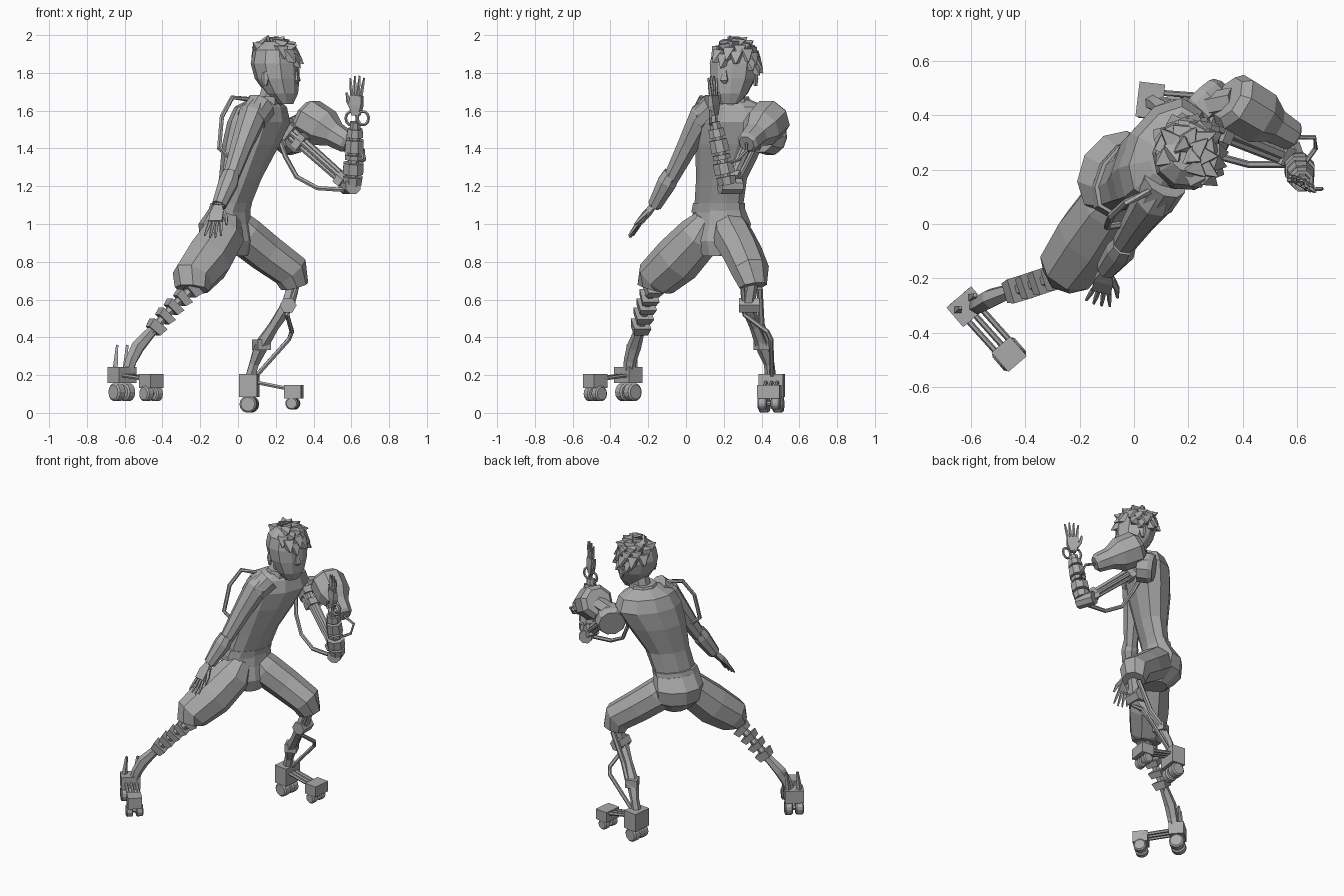
import bpy, bmesh, math, random
from mathutils import Vector, Matrix

random.seed(4)
if "Cube" in bpy.data.objects:
    bpy.data.objects.remove(bpy.data.objects["Cube"])

grey = bpy.data.materials.new("plain grey")
grey.use_nodes = True
grey.diffuse_color = (0.4, 0.4, 0.4, 1)
grey.node_tree.nodes["Principled BSDF"].inputs["Base Color"].default_value = (0.4, 0.4, 0.4, 1)


def finish(name, bm):
    bmesh.ops.recalc_face_normals(bm, faces=bm.faces)
    mesh = bpy.data.meshes.new(name)
    bm.to_mesh(mesh)
    bm.free()
    mesh.materials.append(grey)
    obj = bpy.data.objects.new(name, mesh)
    bpy.context.collection.objects.link(obj)
    return obj


def tube(name, points, radii, n=6, ref=None, level=False):
    """Loft n-sided rings along points; a radius may be (across, deep)."""
    pts = [Vector(p) for p in points]
    if not isinstance(radii, list):
        radii = [radii] * len(pts)
    whole = (pts[-1] - pts[0]).normalized()
    if ref is None:
        ref = (1, 0, 0) if abs(whole.z) > 0.8 else (0, 0, 1)
    bm = bmesh.new()
    rings = []
    for i, p in enumerate(pts):
        t = (pts[min(i + 1, len(pts) - 1)] - pts[max(i - 1, 0)]).normalized()
        if level:
            t = Vector((0, 0, 1))
        u = Vector(ref)
        u = (u - t * u.dot(t)).normalized()
        v = t.cross(u)
        a, b = radii[i] if isinstance(radii[i], tuple) else (radii[i], radii[i])
        k = math.sqrt(2) if n == 4 else 1
        ring = []
        for j in range(n):
            ang = math.tau * (j + 0.5) / n
            ring.append(bm.verts.new(p + u * a * k * math.cos(ang) + v * b * k * math.sin(ang)))
        rings.append(ring)
    for r, s in zip(rings, rings[1:]):
        for j in range(n):
            bm.faces.new((r[j], r[(j + 1) % n], s[(j + 1) % n], s[j]))
    bm.faces.new(rings[0])
    bm.faces.new(rings[-1])
    return finish(name, bm)


def box(name, center, size, yaw=0):
    bm = bmesh.new()
    m = Matrix.Translation(center) @ Matrix.Rotation(yaw, 4, "Z") @ Matrix.Diagonal((*size, 1))
    bmesh.ops.create_cube(bm, size=1, matrix=m)
    return finish(name, bm)


def blocks(name, path, width, fill):
    """A core rod with one block centred on each stretch of the path."""
    pts = [Vector(p) for p in path]
    tube(name + "_core", pts, width * 0.6, 6)
    for i, (a, b) in enumerate(zip(pts, pts[1:])):
        mid, half = (a + b) / 2, (b - a) * fill / 2
        tube(f"{name}_block_{i}", [mid - half, mid + half], [width * 1.1, width * 0.9], 4)


def hand(name, wrist, knuckle, tip, across, thumb_side):
    """Flat palm with four fingers and a thumb."""
    w, k, t, s = map(Vector, (wrist, knuckle, tip, across))
    tube(name + "_palm", [w, (w + k) / 2, k], [(.02, .014), (.036, .016), (.036, .012)], 4, ref=s)
    for i in range(4):
        o = i - 1.5
        base = k + s * o * 0.019
        reach = (t - k) * (1 - 0.1 * abs(o))
        mid = base + reach * 0.5 + s * o * 0.005
        tube(f"{name}_finger_{i}", [base, mid, base + reach + s * o * 0.01], [.01, .009, .005], 5)
    root = w.lerp(k, 0.35) + s * thumb_side * 0.025
    tip = w.lerp(k, 1.15) + s * thumb_side * 0.062
    tube(name + "_thumb", [root, w.lerp(k, .75) + s * thumb_side * .052, tip], [.014, .012, .006], 5)


def wheels(name, center, r, axle, gap, width):
    """A pair of wheels on a short axle."""
    c, d = Vector(center), Vector(axle).normalized()
    tube(name + "_axle", [c - d * gap, c + d * gap], r * .35, 6)
    for i, s in enumerate((-1, 1)):
        p = c + d * s * gap
        tube(f"{name}_{i}", [p - d * width, p - d * width * .7, p + d * width * .7, p + d * width],
             [r * .8, r, r, r * .8], 14)


# Torso in a sleeveless top
side = (0.5, 0.86, 0)
tube("torso", [(-.045, .17, 1.06), (.012, .188, 1.24), (.068, .23, 1.42), (.11, .26, 1.54),
               (.12, .262, 1.62), (.135, .25, 1.66)],
     [(.14, .08), (.145, .1), (.195, .135), (.222, .145), (.185, .12), (.09, .07)], 10, side, True)
tube("belt", [(-.05, .17, 1.06), (-.035, .175, 1.11)], [(.155, .095), (.15, .093)], 10, side, True)
tube("collar", [(.145, .25, 1.63), (.155, .25, 1.675)], [(.1, .085), (.085, .075)], 8, side, True)
tube("neck", [(.15, .25, 1.6), (.19, .25, 1.75)], .06, 8)

# Head, face and hair
face = Vector((math.cos(-.4), math.sin(-.4), 0))
ear = Vector((-face.y, face.x, 0))
mid = Vector((.2, .252, 0))
skull = [(1.635, .06, .035, .05), (1.69, .035, .085, .092), (1.77, .008, .118, .124),
         (1.85, -.005, .128, .133), (1.92, -.007, .114, .116), (1.965, -.005, .06, .06)]
tube("head", [mid + face * f + Vector((0, 0, z)) for z, f, a, b in skull],
     [(a, b) for z, f, a, b in skull], 10, face, True)
tube("nose", [mid + face * .115 + Vector((0, 0, z)) for z in (1.82, 1.76, 1.745)],
     [.006, .02, .008], 4, face, True)
for name, s in (("right", -1), ("left", 1)):
    p = mid + ear * s * .122 - face * .01
    tube(name + "_ear", [p + Vector((0, 0, 1.73)), p + Vector((0, 0, 1.77)), p + Vector((0, 0, 1.805))],
         [(.01, .01), (.024, .014), (.014, .012)], 6, face)
# Tufts sit on the crown, and hang lower on the left side and the back
for i in range(64):
    ang = i * 2.4
    h = 1 - (i + .5) / 64 * 1.4
    if h < .4 - .6 * math.sin(ang) * (math.cos(ang) < .6) - .25 * (math.cos(ang) > .8):
        continue
    flat = math.sqrt(max(0, 1 - h * h))
    out = face * math.cos(ang) * flat + ear * math.sin(ang) * flat
    base = mid - face * .008 + out * .118 + Vector((0, 0, 1.845 + h * .115))
    lean = out * .7 + Vector((0, 0, -.7 if h < .7 else .2)) + face * random.uniform(-.1, .4)
    if h > .9:
        lean.z = .1
    tip = base + lean.normalized() * random.uniform(.05, .07)
    tip.z = min(tip.z, 1.998)
    tube(f"hair_tuft_{i}", [base - out * .04, base, tip], [.034, .032, .002], 4)

# Right arm, cuff, hand and shoulder hose
tube("right_arm", [(.11, .14, 1.64), (.08, .095, 1.58), (.02, .012, 1.42), (-.037, -.075, 1.25), (-.10, -.17, 1.09)],
     [.05, .078, .06, .045, .03], 8)
tube("right_shoulder_trim", [(.115, .16, 1.62), (.07, .085, 1.55)], [.085, .08], 10)
tube("right_cuff", [(-.035, -.075, 1.27), (-.05, -.10, 1.22), (-.10, -.165, 1.1)], [.045, .055, .04], 8)
hand("right_hand", (-.10, -.17, 1.1), (-.12, -.245, 1.01), (-.135, -.30, .925), (1, -.25, 0), 1)
tube("right_hose", [(.06, .12, 1.66), (-.03, .08, 1.67), (-.085, .03, 1.57), (-.1, -.01, 1.4), (-.03, 0, 1.34)],
     .013, 6)

# Left shoulder machinery
tube("shoulder_drum", [(.235, .475, 1.455), (.255, .455, 1.46), (.305, .405, 1.47)], [.085, .1, .095], 10)
tube("shoulder_link", [(.25, .43, 1.5), (.37, .455, 1.56)], .05, 6)
a, b = Vector((.345, .465, 1.575)), Vector((.59, .32, 1.425))
tube("shoulder_pod", [a.lerp(b, t) for t in (0, .1, .46, .68, .95, 1)], [.085, .112, .108, .07, .06, .045], 8)
tube("pod_hose", [b, (.665, .32, 1.39), (.67, .28, 1.34), (.62, .21, 1.32)], .009, 6)

# Left arm of rods, with its hose
s, e = Vector((.25, .38, 1.51)), Vector((.585, .24, 1.21))
for i, (dy, dz, r) in enumerate(((0, .02, .022), (-.035, 0, .014), (.035, 0, .014), (0, -.035, .013))):
    o = Vector((0, dy, dz))
    tube(f"left_arm_rod_{i}", [s + o, e + o * .7], r, 6)
for i, t in enumerate((.02, .2, .85)):
    p, q = s.lerp(e, t), s.lerp(e, t + .09)
    tube(f"left_arm_clamp_{i}", [p, q], .045 - .01 * t, 4)
tube("left_arm_hose", [(.22, .32, 1.45), (.25, .28, 1.36), (.31, .25, 1.25), (.42, .22, 1.19), (.57, .22, 1.18)],
     .013, 6)
tube("left_elbow", [(.57, .29, 1.2), (.61, .18, 1.2)], .045, 8)
f0, f1 = Vector((.605, .225, 1.18)), Vector((.622, .15, 1.54))
tube("left_forearm_core", [f0, f1], .03, 8)
for i, (p, q, r0, r1) in enumerate(((.08, .2, .05, .055), (.24, .4, .058, .058), (.45, .52, .05, .05),
                                    (.56, .74, .054, .05), (.78, .9, .048, .042))):
    tube(f"left_forearm_shell_{i}", [f0.lerp(f1, p), f0.lerp(f1, q)], [r0, r1], 8)
for i, x in enumerate((-.022, .04)):
    loop = [Vector((.622 + x + .03 * math.cos(k * math.tau / 10), .15 - x * .5, 1.56 + .036 * math.sin(k * math.tau / 10)))
            for k in range(11)]
    tube(f"left_wrist_ring_{i}", loop, .008, 5, (0, 1, 0))
hand("left_hand", (.625, .15, 1.575), (.628, .145, 1.68), (.632, .14, 1.79), (.85, -.5, 0), -1)

# Knee-length shorts
tube("shorts_hips", [(-.03, .165, .83), (-.06, .18, .91), (-.07, .188, 1.0), (-.045, .175, 1.08)],
     [(.08, .08), (.155, .135), (.165, .13), (.15, .093)], 10, side, True)
tube("right_shorts_leg", [(-.05, .12, 1.03), (-.08, .075, .94), (-.16, -.045, .81), (-.24, -.155, .71), (-.245, -.17, .655)],
     [.07, .12, .132, .115, .09], 8)
tube("left_shorts_leg", [(-.03, .22, 1.02), (.03, .245, .94), (.15, .30, .845), (.28, .342, .75), (.3, .355, .67)],
     [.08, .11, .105, .1, .075], 8)

# Right lower leg and wheeled foot
blocks("right_leg", [(-.22, -.165, .68), (-.27, -.19, .63), (-.32, -.205, .585), (-.365, -.22, .535),
                     (-.41, -.235, .485), (-.46, -.25, .42)], .042, .6)
tube("right_ankle", [(-.45, -.245, .44), (-.53, -.275, .35), (-.565, -.295, .28), (-.59, -.305, .2)],
     [.028, .038, .034, .03], 6)
yaw = math.atan2(-.175, .15)
box("right_heel", (-.615, -.305, .2), (.095, .12, .085), yaw)
box("right_toe", (-.46, -.48, .168), (.095, .09, .075), yaw)
axle = Vector((.175, .15, 0)).normalized()
for i in (-1, 0, 1):
    o = axle * i * .033
    tube(f"right_foot_rod_{i + 1}", [Vector((-.6, -.32, .2)) + o, Vector((-.47, -.465, .18)) + o], .011, 6)
wheels("right_heel_wheel", (-.615, -.305, .11), .048, axle, .034, .026)
wheels("right_toe_wheel", (-.46, -.48, .102), .041, axle, .032, .022)
for i, s in enumerate((-1, 1)):
    o = Vector((-.625, -.295, 0)) + axle * s * .035
    tube(f"right_heel_fin_{i}", [o + Vector((0, 0, .22)), o + Vector((.012, .01, .36))], [.014, .006], 4)

# Left shin, linkage and wheeled foot
tube("left_shin", [(.3, .35, .7), (.265, .325, .57), (.19, .365, .46), (.12, .41, .35), (.085, .44, .26),
                   (.06, .45, .17)], [.035, .04, .03, .04, .028, .03], 6)
tube("left_shin_piston", [(.29, .39, .66), (.2, .4, .47), (.13, .445, .35)], .016, 6)
tube("left_knee", [(.265, .28, .57), (.265, .39, .57)], .045, 6)
box("left_shin_clamp", (.125, .41, .36), (.075, .08, .055), .4)
tube("left_linkage", [(.31, .3, .66), (.26, .31, .52), (.285, .43, .43), (.27, .45, .39), (.1, .455, .2)], .013, 6)
box("left_heel", (.06, .455, .145), (.095, .13, .12), -.12)
box("left_toe", (.295, .44, .112), (.09, .12, .07), -.12)
for i, y in enumerate((-.03, 0, .03)):
    tube(f"left_foot_rod_{i}", [(.08, .455 + y, .165), (.28, .44 + y, .125)], .011, 6)
wheels("left_heel_wheel", (.06, .452, .046), .046, (.12, 1, 0), .037, .028)
wheels("left_toe_wheel", (.29, .44, .05), .034, (.12, 1, 0), .035, .024)
